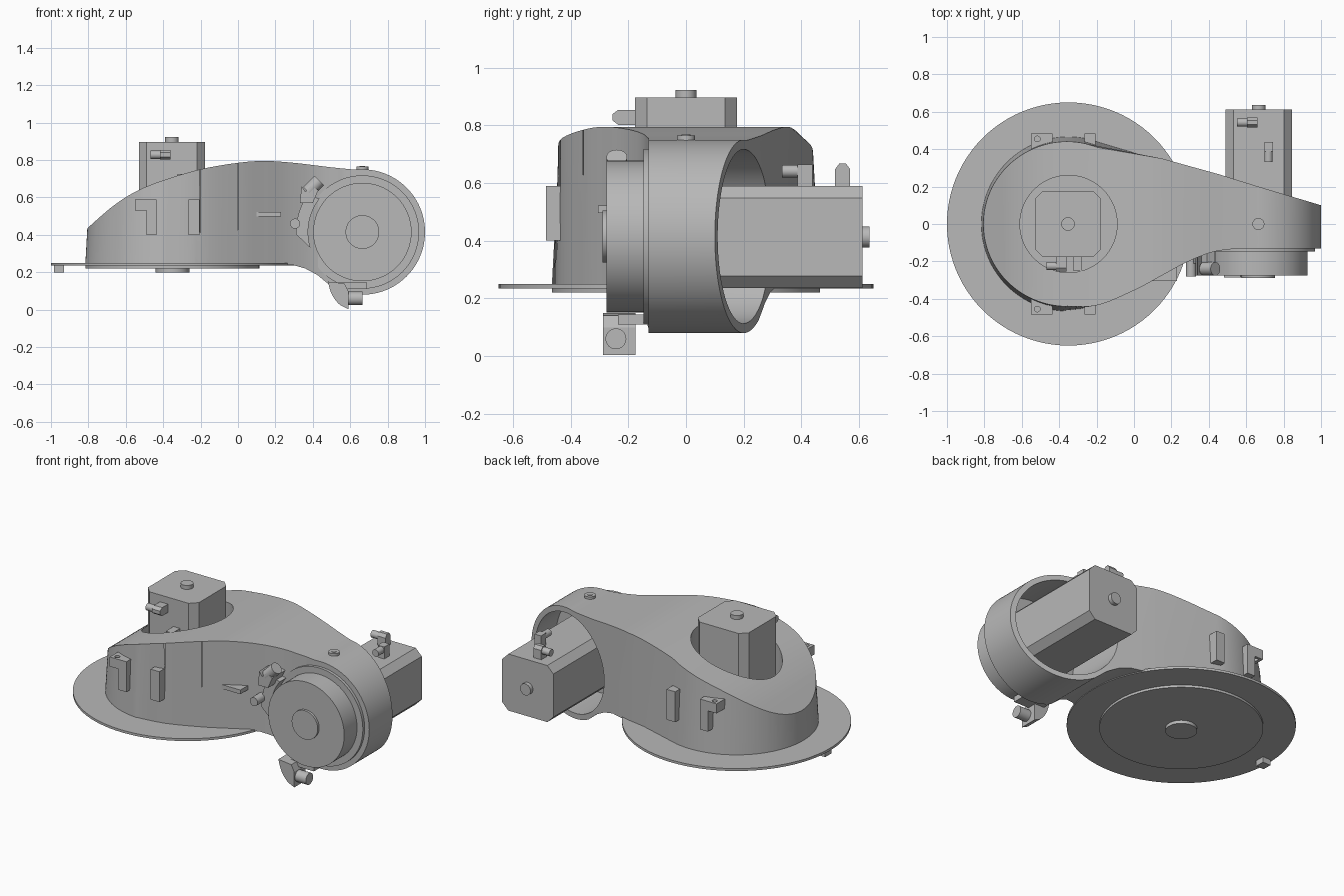
import bpy, bmesh
from math import sin, cos, radians
from mathutils import Vector, Matrix

cube = bpy.data.objects.get("Cube")
if cube:
    bpy.data.objects.remove(cube, do_unlink=True)

grey = bpy.data.materials.new("plain_grey")
grey.use_nodes = True
tone = (0.48, 0.48, 0.48, 1)
grey.diffuse_color = tone
grey.node_tree.nodes["Principled BSDF"].inputs["Base Color"].default_value = tone

BASE = Vector((-0.35, 0, 0))       # vertical axis of the base joint
JOINT = Vector((0.665, 0, 0.415))  # horizontal axis of the arm joint


def finish(name, bm, matrix=None):
    bmesh.ops.recalc_face_normals(bm, faces=bm.faces)
    mesh = bpy.data.meshes.new(name)
    if matrix:
        bm.transform(matrix)
    bm.to_mesh(mesh)
    bm.free()
    mesh.materials.append(grey)
    ob = bpy.data.objects.new(name, mesh)
    bpy.context.collection.objects.link(ob)
    return ob


def activate(ob):
    bpy.ops.object.select_all(action='DESELECT')
    ob.select_set(True)
    bpy.context.view_layer.objects.active = ob


def smooth(ob):
    activate(ob)
    bpy.ops.object.shade_smooth_by_angle(angle=radians(30))
    return ob


def loft(name, low, high, matrix=None):
    """Solid between two matching rings of points."""
    bm = bmesh.new()
    a = [bm.verts.new(p) for p in low]
    b = [bm.verts.new(p) for p in high]
    bm.faces.new(a)
    bm.faces.new(b)
    for i in range(len(a)):
        j = (i + 1) % len(a)
        bm.faces.new((a[i], a[j], b[j], b[i]))
    return finish(name, bm, matrix)


def prism_y(name, pts, y0, y1):
    return loft(name, [(x, y0, z) for x, z in pts], [(x, y1, z) for x, z in pts])


def box(name, x, y, z, matrix=None):
    ring = [(x[0], y[0]), (x[1], y[0]), (x[1], y[1]), (x[0], y[1])]
    return loft(name, [(*p, z[0]) for p in ring], [(*p, z[1]) for p in ring], matrix)


def rod(name, start, end, r, n=64, matrix=None):
    start, end = Vector(start), Vector(end)
    d = end - start
    place = Matrix.Translation((start + end) / 2) @ d.to_track_quat('Z', 'Y').to_matrix().to_4x4()
    bm = bmesh.new()
    bmesh.ops.create_cone(bm, cap_ends=True, segments=n, radius1=r, radius2=r,
                          depth=d.length, matrix=place)
    return smooth(finish(name, bm, matrix))


def rod_y(name, c, y0, y1, r, n=64):
    return rod(name, (c[0], y0, c[-1]), (c[0], y1, c[-1]), r, n)


def boolean(ob, cutter, op):
    mod = ob.modifiers.new("cut", 'BOOLEAN')
    mod.operation, mod.solver, mod.object = op, 'EXACT', cutter
    activate(ob)
    bpy.ops.object.modifier_apply(modifier=mod.name)
    bpy.data.objects.remove(cutter, do_unlink=True)


def arc(cx, cy, r, a0, a1, n):
    angles = [radians(a0 + (a1 - a0) * i / n) for i in range(n + 1)]
    return [(cx + r * cos(a), cy + r * sin(a)) for a in angles]


def spline(pts, n=6):
    """Smooth curve through the points."""
    p = [Vector(q) for q in pts]
    p = [2 * p[0] - p[1]] + p + [2 * p[-1] - p[-2]]
    out = []
    for a, b, c, d in zip(p, p[1:], p[2:], p[3:]):
        for i in range(n):
            t = i / n
            out.append(tuple(0.5 * (2 * b + (c - a) * t + (2 * a - 5 * b + 4 * c - d) * t ** 2
                                    + (3 * b - a - 3 * c + d) * t ** 3)))
    return out + [tuple(p[-2])]


# Housing: drafted teardrop plan intersected with the side profile
def plan(r, z):
    head = arc(BASE.x, 0, r, 78, 265, 56)
    front = spline([head[-1], (-0.2, -0.435), (0, -0.355), (0.15, -0.275),
                    (0.28, -0.205), (0.42, -0.15), (0.56, -0.13)])
    tail = [(1.05, -0.13), (1.05, 0.085), (0.665, 0.2), (0.45, 0.267), (0.15, 0.35)]
    return [(x, y, z) for x, y in head + front[1:] + tail]


housing = loft("housing", plan(0.48, 0), plan(0.43, 0.9))
crown = spline([(-0.83, 0.41), (-0.8, 0.44), (-0.66, 0.56), (-0.52, 0.645), (-0.35, 0.708),
                (-0.18, 0.755), (0, 0.785), (0.14, 0.795), (0.3, 0.785), (0.49, 0.762), (0.62, 0.749)])
nose = arc(JOINT.x, JOINT.z, 0.335, 90, -120, 56)
profile = crown + nose + [(0.425, 0.185), (0.36, 0.22), (0.29, 0.24), (-0.83, 0.24)]
boolean(housing, prism_y("side_cutter", profile, -0.7, 0.7), 'INTERSECT')
boolean(housing, rod("well_cutter", (BASE.x, 0, 0.27), (BASE.x, 0, 1), 0.26), 'DIFFERENCE')
boolean(housing, rod_y("bore_cutter", JOINT, -0.1, 0.7, 0.302), 'DIFFERENCE')
smooth(housing)

# Base flange, lower plate, hub and stop
for name, z0, z1, r in (("base_flange", 0.235, 0.25, 0.65), ("base_plate", 0.22, 0.24, 0.465),
                        ("base_hub", 0.2, 0.23, 0.09)):
    rod(name, (BASE.x, 0, z0), (BASE.x, 0, z1), r, 96)
box("flange_stop", (-0.985, -0.93), (-0.03, 0.03), (0.2, 0.24))

# Front rotor of the arm joint
rod_y("joint_collar", JOINT, -0.148, -0.12, 0.303, 96)
rod_y("joint_rotor", JOINT, -0.275, -0.14, 0.263, 96)
rod_y("joint_hub", JOINT, -0.29, -0.27, 0.09)
rod("top_screw", (JOINT.x, 0, 0.73), (JOINT.x, 0, 0.765), 0.032, 32)
rod("top_screw_core", (JOINT.x, 0, 0.76), (JOINT.x, 0, 0.768), 0.015, 24)


# Motors: local z is the shaft axis, z = 0 is the end cap
def motor(label, length, matrix):
    h, c = 0.177, 0.042
    ring = [(h, c - h), (h, h - c), (h - c, h), (c - h, h),
            (-h, h - c), (-h, c - h), (c - h, -h), (h - c, -h)]
    loft(label + "_motor_body", [(*p, -length) for p in ring], [(*p, 0) for p in ring], matrix)
    rod(label + "_motor_cap", (0, 0, -0.01), (0, 0, 0.025), 0.036, 32, matrix)
    # connector with a sideways plug
    tip = [(-0.17, -0.095), (-0.235, -0.095), (-0.255, -0.08), (-0.255, -0.058),
           (-0.235, -0.043), (-0.17, -0.043)]
    loft(label + "_upper_connector", [(-0.063, *p) for p in tip], [(-0.008, *p) for p in tip], matrix)
    rod(label + "_upper_plug", (-0.115, -0.225, -0.069), (-0.06, -0.225, -0.069), 0.022, 24, matrix)
    # connector with a plug along the body
    box(label + "_lower_connector", (0.03, 0.075), (-0.252, -0.17), (-0.225, -0.173), matrix)
    rod(label + "_lower_plug", (0.052, -0.228, -0.28), (0.052, -0.228, -0.22), 0.022, 24, matrix)


motor("base", 0.64, Matrix.Translation((-0.353, 0, 0.897)))
motor("arm", 0.72, Matrix.Translation((0.667, 0.612, 0.413)) @ Matrix.Rotation(radians(-90), 4, 'X'))

# Side hooks and blocks on both flanks
hook = [(-0.55, 0.53), (-0.49, 0.53), (-0.49, 0.4), (-0.435, 0.4), (-0.435, 0.59), (-0.55, 0.59)]
for side, s in (("front", -1), ("back", 1)):
    ob = prism_y(side + "_hook", hook, s * 0.39, s * 0.483)
    boolean(ob, rod("pin_cutter", (-0.517, s * 0.455, 0.5), (-0.517, s * 0.455, 0.65), 0.015, 24),
            'DIFFERENCE')
    box(side + "_block", (-0.265, -0.205), sorted((s * 0.38, s * 0.485)), (0.4, 0.59))

# Wedge tab and pin on the front flank
tab = [(0.1, -0.24), (0.1, -0.305), (0.23, -0.305), (0.23, -0.2)]
loft("wedge_tab", [(*p, 0.497) for p in tab], [(*p, 0.523) for p in tab])
rod("front_pin", (0.305, -0.28, 0.46), (0.305, -0.17, 0.46), 0.027, 32)

# Upper curved stop with its bumper
sector = arc(JOINT.x, JOINT.z, 0.355, 146, 182, 12) + arc(JOINT.x, JOINT.z, 0.29, 197, 142, 16)
prism_y("upper_stop", sector, -0.21, -0.12)
lug = [(0.34, 0.66), (0.33, 0.57), (0.4, 0.57), (0.43, 0.64), (0.39, 0.66), (0.36, 0.63)]
prism_y("upper_stop_lug", lug, -0.275, -0.13)
rod("upper_bumper", (0.375, -0.24, 0.63), (0.435, -0.24, 0.69), 0.036, 32)

# Lower stop with its bumper
foot = spline([(0.48, 0.15), (0.5, 0.085), (0.54, 0.03), (0.59, 0.003)], 4) + [(0.59, 0.1), (0.57, 0.14)]
prism_y("lower_stop", foot, -0.287, -0.175)
box("lower_stop_bar", (0.52, 0.69), (-0.235, -0.125), (0.11, 0.145))
rod("lower_bumper", (0.58, -0.243, 0.06), (0.665, -0.243, 0.06), 0.036, 32)
